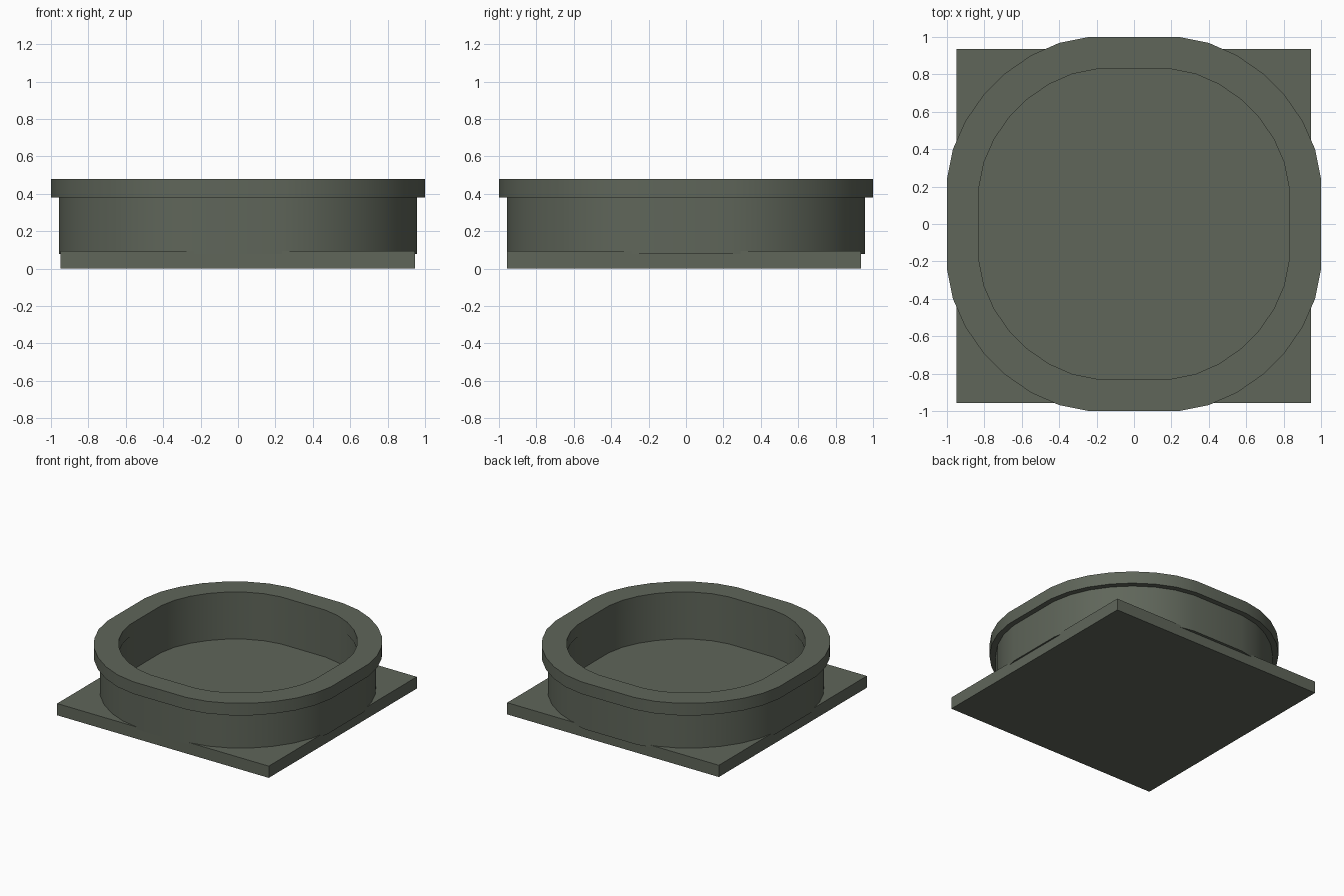
import bpy, bmesh

if "Cube" in bpy.data.objects:
    bpy.data.objects.remove(bpy.data.objects["Cube"])

mat = bpy.data.materials.new("dark grey green")
mat.diffuse_color = (0.115, 0.132, 0.102, 1)
mat.use_nodes = True
mat.node_tree.nodes["Principled BSDF"].inputs["Base Color"].default_value = mat.diffuse_color

# Unit outline of the softened square: half a quadrant, mirrored for the rest
HALF = [(1.0, 0.24), (0.968, 0.40), (0.902, 0.55), (0.805, 0.69)]
quad = HALF + [(y, x) for x, y in reversed(HALF)]
OUTLINE = []
for _ in range(4):
    OUTLINE += quad
    quad = [(-y, x) for x, y in quad]


def finish(name, bm, smooth):
    bmesh.ops.recalc_face_normals(bm, faces=bm.faces)
    me = bpy.data.meshes.new(name)
    bm.to_mesh(me)
    bm.free()
    me.materials.append(mat)
    ob = bpy.data.objects.new(name, me)
    bpy.context.collection.objects.link(ob)
    if smooth:
        bpy.context.view_layer.objects.active = ob
        ob.select_set(True)
        bpy.ops.object.shade_smooth_by_angle(angle=0.6)
        ob.select_set(False)
    return ob


def ring(name, outer, inner, z0, z1):
    """Hollow ring following the outline, rectangular cross-section."""
    bm = bmesh.new()
    section = [(outer, z0), (outer, z1), (inner, z1), (inner, z0)]
    loops = [[bm.verts.new((x * s, y * s, z)) for x, y in OUTLINE] for s, z in section]
    n = len(OUTLINE)
    for a in range(4):
        p, q = loops[a], loops[(a + 1) % 4]
        for i in range(n):
            j = (i + 1) % n
            bm.faces.new((p[i], p[j], q[j], q[i]))
    return finish(name, bm, True)


# Square base plate, slightly off centre
bm = bmesh.new()
bmesh.ops.create_cube(bm, size=1)
for v in bm.verts:
    v.co = (v.co.x * 1.895 - 0.002, v.co.y * 1.893 - 0.0105, (v.co.z + 0.5) * 0.095)
finish("base_plate", bm, False)

# Upright wall and the wider rim on top
ring("wall", 0.958, 0.832, 0.078, 0.38)
ring("rim", 1.0, 0.828, 0.38, 0.478)
